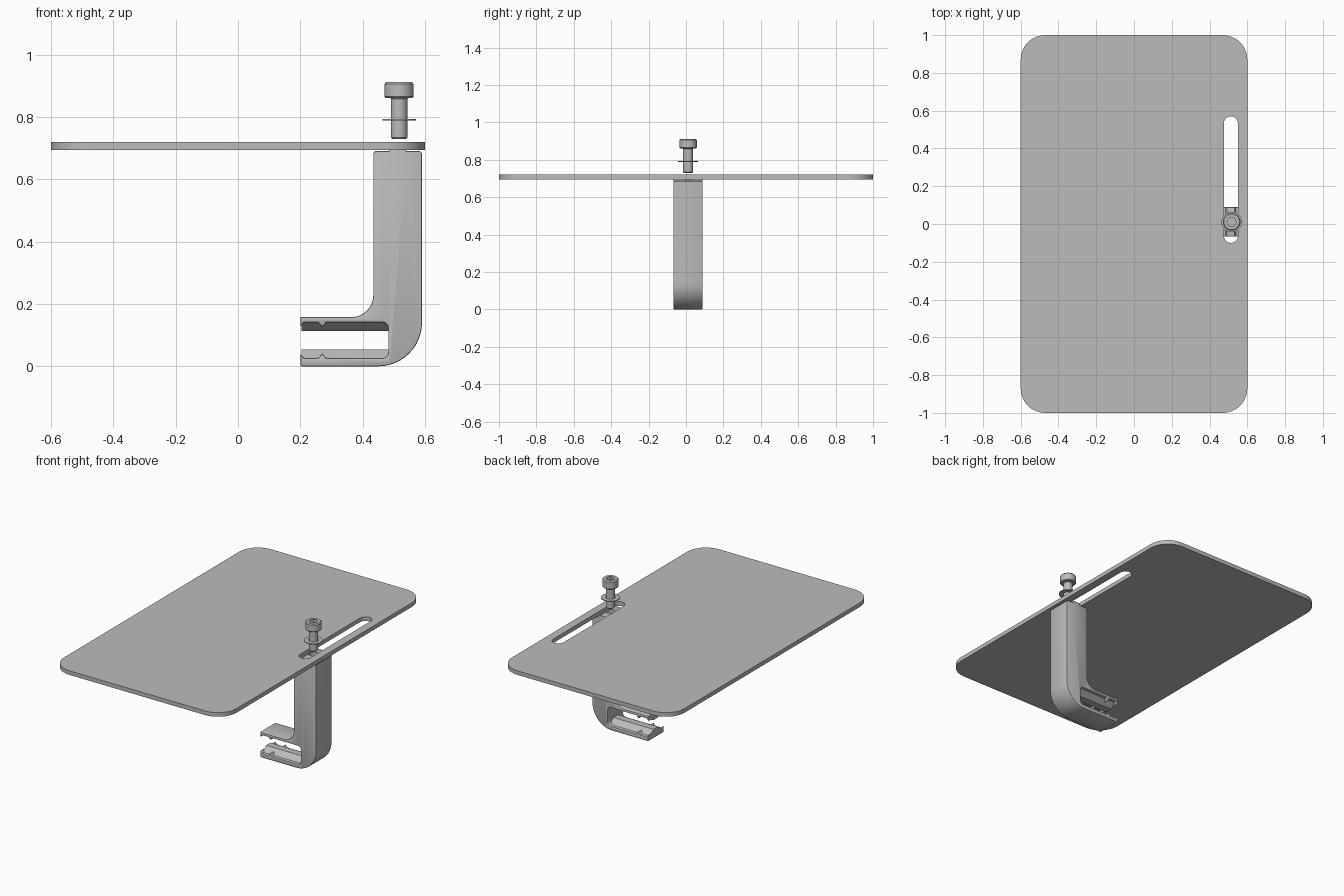
import bpy, bmesh
from math import pi, cos, sin
from mathutils import Vector

cube = bpy.data.objects.get("Cube")
if cube:
    bpy.data.objects.remove(cube, do_unlink=True)

grey = bpy.data.materials.new("light grey")
grey.use_nodes = True
grey.diffuse_color = (0.5, 0.5, 0.5, 1)
grey.node_tree.nodes["Principled BSDF"].inputs["Base Color"].default_value = (0.5, 0.5, 0.5, 1)

MID_Y = 0.011          # centre of the bracket and the screw
SLOT_X = 0.513
SCREW = Vector((0.517, MID_Y, 0))


def arc(cx, cy, r, a0, a1, n=12):
    """Points on an arc, angles in quarter turns."""
    angles = [(a0 + (a1 - a0) * i / n) * pi / 2 for i in range(n + 1)]
    return [(cx + r * cos(a), cy + r * sin(a)) for a in angles]


def rounded_rect(x0, x1, y0, y1, r, n=12):
    return (arc(x1 - r, y1 - r, r, 0, 1, n) + arc(x0 + r, y1 - r, r, 1, 2, n)
            + arc(x0 + r, y0 + r, r, 2, 3, n) + arc(x1 - r, y0 + r, r, 3, 4, n))


def finish(name, bm):
    bmesh.ops.remove_doubles(bm, verts=bm.verts, dist=1e-5)
    bmesh.ops.recalc_face_normals(bm, faces=bm.faces)
    mesh = bpy.data.meshes.new(name)
    bm.to_mesh(mesh)
    bm.free()
    mesh.materials.append(grey)
    obj = bpy.data.objects.new(name, mesh)
    bpy.context.collection.objects.link(obj)
    return obj


def prism(name, points, place, depth, bevel=0):
    """Extrude an outline; place() turns 2D points into 3D, depth is a vector."""
    bm = bmesh.new()
    face = bm.faces.new([bm.verts.new(place(*p)) for p in points])
    bmesh.ops.remove_doubles(bm, verts=bm.verts, dist=1e-5)
    face = bm.faces[:][0]
    extruded = bmesh.ops.extrude_face_region(bm, geom=[face], use_keep_orig=True)["geom"]
    bmesh.ops.translate(bm, vec=depth, verts=[g for g in extruded if isinstance(g, bmesh.types.BMVert)])
    bmesh.ops.recalc_face_normals(bm, faces=bm.faces)
    if bevel:
        bm.faces.ensure_lookup_table()
        caps = [f for f in bm.faces if abs(f.normal.dot(Vector(depth).normalized())) > 0.99]
        rim = list({e for f in caps for e in f.edges})
        bmesh.ops.bevel(bm, geom=rim, offset=bevel, segments=2, profile=0.5, affect="EDGES")
    return finish(name, bm)


def lathe(name, profile, steps=48):
    """Turn a radius/height profile around the screw axis."""
    bm = bmesh.new()
    verts = [bm.verts.new(SCREW + Vector((r, 0, z))) for r, z in profile]
    edges = [bm.edges.new(pair) for pair in zip(verts, verts[1:])]
    bmesh.ops.spin(bm, geom=verts + edges, cent=SCREW, axis=(0, 0, 1), angle=2 * pi, steps=steps)
    return finish(name, bm)


def combine(obj, other, operation="DIFFERENCE"):
    mod = obj.modifiers.new(operation.title(), "BOOLEAN")
    mod.operation, mod.object, mod.solver = operation, other, "EXACT"
    bpy.context.view_layer.objects.active = obj
    bpy.ops.object.modifier_apply(modifier=mod.name)
    bpy.data.objects.remove(other, do_unlink=True)


def smooth(obj):
    bpy.ops.object.select_all(action="DESELECT")
    obj.select_set(True)
    bpy.context.view_layer.objects.active = obj
    bpy.ops.object.shade_smooth_by_angle(angle=pi / 6)


def flat(z):
    return lambda x, y: (x, y, z)


# Table top with a long adjusting slot
table = prism("table_top", rounded_rect(-0.6, 0.6, -1, 1, 0.13), flat(0.694), (0, 0, 0.026))
combine(table, prism("slot_cutter", rounded_rect(SLOT_X - 0.037, SLOT_X + 0.037, -0.1, 0.57, 0.0369),
                     flat(0.6), (0, 0, 0.2)))

# Bracket side profile: post, curved heel and two toothed jaws
JAW_MID = 0.0835
lower_jaw = [(0.2, 0.004), (0.2, 0.04), (0.212, 0.026), (0.257, 0.026), (0.27, 0.041), (0.283, 0.026)]
lower_jaw += arc(0.462, 0.046, 0.02, -1, 0, 6)
upper_jaw = [(x, 2 * JAW_MID - z) for x, z in reversed(lower_jaw[1:])]
outline = lower_jaw + upper_jaw + [(0.2, 0.158)]
outline += arc(0.364, 0.228, 0.07, -1, 0)
outline += [(0.434, 0.684), (0.44, 0.69), (0.485, 0.69), (0.493, 0.704),
            (0.533, 0.704), (0.541, 0.69), (0.584, 0.69), (0.59, 0.684)]
outline += arc(0.45, 0.14, 0.14, 0, -1, 16) + [(0.204, 0)]
bracket = prism("clamp_bracket", outline, lambda x, z: (x, MID_Y - 0.078, z), (0, 0.156, 0), bevel=0.005)

# Sloped gripping rib along the middle of each jaw
for sign in (-1, 1):
    wall, crest = JAW_MID + sign * 0.064, JAW_MID + sign * 0.029
    section = [(-0.066, wall), (-0.022, crest), (0.022, crest), (0.066, wall)]
    combine(bracket, prism("jaw_rib", section, lambda y, z: (0.203, MID_Y + y, z), (0.283, 0, 0)), "UNION")

# Screw hole in the post
combine(bracket, lathe("hole_cutter", [(0, 0.58), (0.027, 0.58), (0.027, 0.8), (0, 0.8)], 32))

# Socket-head screw with softened rims and a hexagonal recess
screw = lathe("clamp_screw", [(0, 0.729), (0.022, 0.729), (0.026, 0.734), (0.026, 0.857), (0.029, 0.861),
                              (0.043, 0.861), (0.0465, 0.865), (0.0465, 0.906), (0.041, 0.912), (0, 0.912)])
hexagon = [(SCREW.x + 0.025 * cos(i * pi / 3), SCREW.y + 0.025 * sin(i * pi / 3)) for i in range(6)]
combine(screw, prism("hex_cutter", hexagon, flat(0.885), (0, 0, 0.1)))

# Thin washer around the shank
washer = lathe("washer", [(0.028, 0.788), (0.054, 0.788), (0.054, 0.793), (0.028, 0.793), (0.028, 0.788)])

for part in (table, bracket, screw, washer):
    smooth(part)
